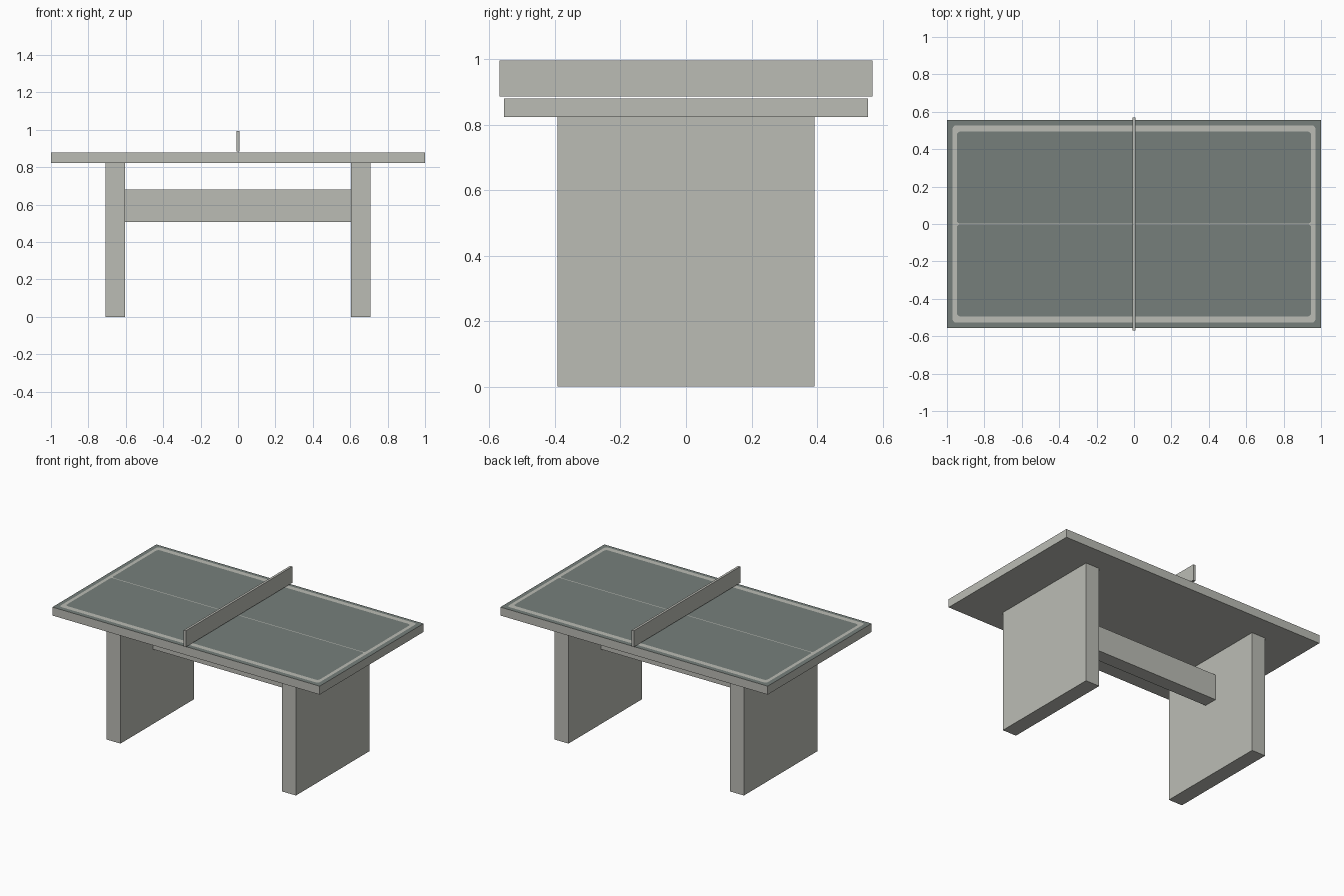
import bpy, bmesh, math

cube = bpy.data.objects.get("Cube")
if cube:
    bpy.data.objects.remove(cube, do_unlink=True)


def material(name, srgb):
    """Flat material from an 8-bit display colour."""
    col = [((c / 255 + 0.055) / 1.055) ** 2.4 for c in srgb] + [1]
    m = bpy.data.materials.new(name)
    m.use_nodes = True
    m.diffuse_color = col
    m.node_tree.nodes["Principled BSDF"].inputs["Base Color"].default_value = col
    return m


stone = material("pale_stone", (187, 188, 181))
green = material("grey_green_paint", (118, 127, 123))


def finish(name, bm, mats):
    mesh = bpy.data.meshes.new(name)
    bm.to_mesh(mesh)
    bm.free()
    for m in mats:
        mesh.materials.append(m)
    ob = bpy.data.objects.new(name, mesh)
    bpy.context.collection.objects.link(ob)
    return ob


def box(name, x, y, z, top=None):
    """Box from (min, max) ranges, with an optional painted top face."""
    bm = bmesh.new()
    bmesh.ops.create_cube(bm, size=1)
    for v in bm.verts:
        v.co = [(a + b) / 2 + c * (b - a) for c, (a, b) in zip(v.co, (x, y, z))]
    bm.normal_update()
    if top:
        for f in bm.faces:
            f.material_index = int(f.normal.z > 0.9)
    return finish(name, bm, [stone, top] if top else [stone])


def rounded_loop(bm, hx, hy, r, z, steps=4):
    """Closed edge loop shaped as a rounded rectangle."""
    verts = []
    for corner, (sx, sy) in enumerate([(1, 1), (-1, 1), (-1, -1), (1, -1)]):
        for i in range(steps + 1):
            a = (corner + i / steps) * math.pi / 2
            verts.append(bm.verts.new((sx * (hx - r) + r * math.cos(a),
                                       sy * (hy - r) + r * math.sin(a), z)))
    return verts


# Slab, supports, tie beam and net
box("table_top", (-1, 1), (-0.555, 0.555), (0.823, 0.88), green)
for side, s in (("left", 1), ("right", -1)):
    box(side + "_support", sorted((s * 0.605, s * 0.708)), (-0.392, 0.392), (0, 0.823))
box("tie_beam", (-0.605, 0.605), (-0.047, 0.047), (0.507, 0.68))
box("net", (-0.008, 0.008), (-0.569, 0.569), (0.885, 0.995))

# Painted border line
LINE_Z = 0.882
bm = bmesh.new()
outer = rounded_loop(bm, 0.97, 0.527, 0.018, LINE_Z)
inner = rounded_loop(bm, 0.947, 0.494, 0.018, LINE_Z)
n = len(outer)
for i in range(n):
    j = (i + 1) % n
    bm.faces.new((outer[i], outer[j], inner[j], inner[i]))
finish("border_line", bm, [stone])

# Thin centre line, flared where it meets the border
bm = bmesh.new()
half = [(-0.95, 0.014), (-0.935, 0.003), (0.935, 0.003), (0.95, 0.014)]
outline = [(x, -y) for x, y in half] + half[::-1]
bm.faces.new([bm.verts.new((x, y, LINE_Z)) for x, y in outline])
finish("centre_line", bm, [stone])
